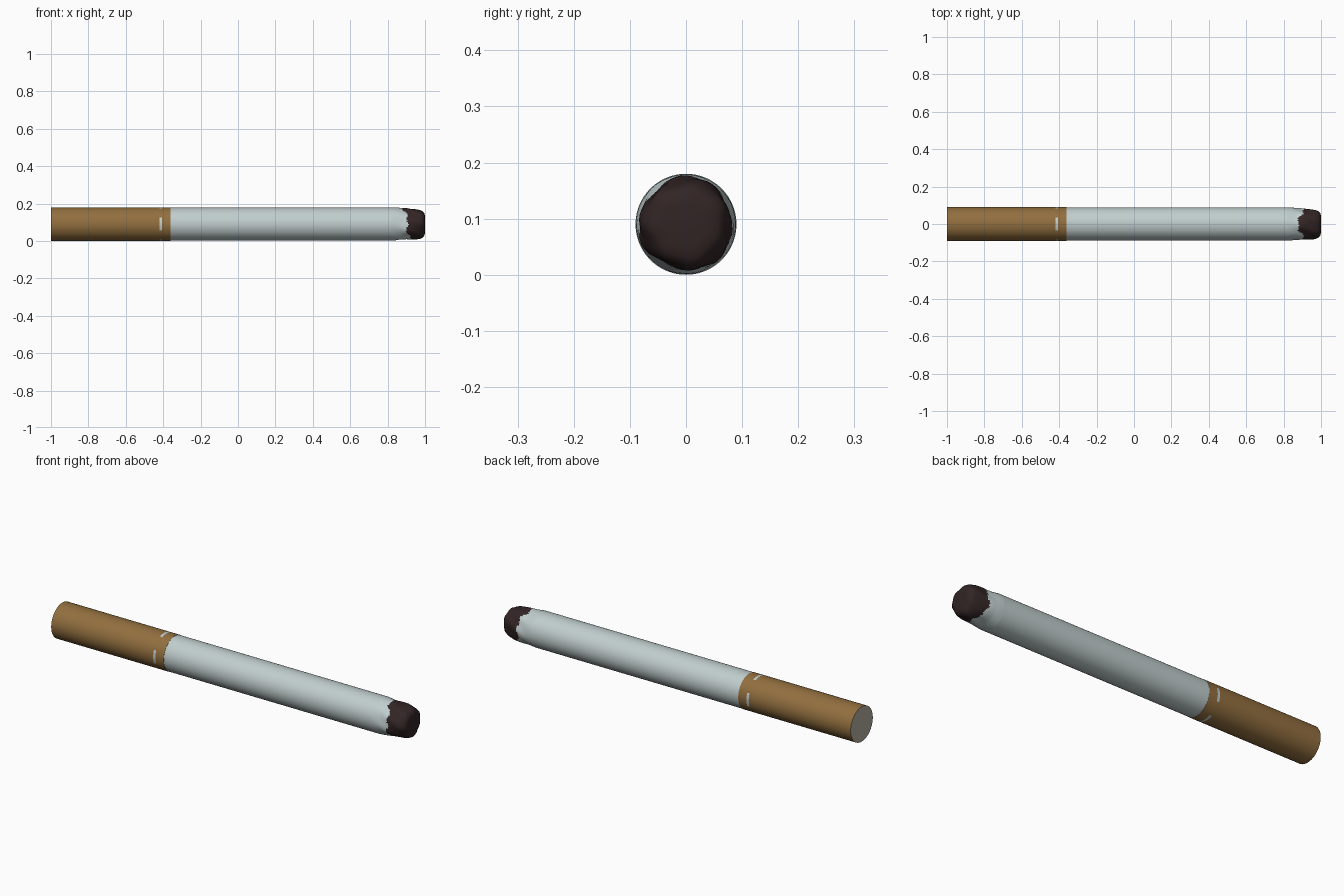
import bpy, bmesh, math, random

random.seed(4)
cube = bpy.data.objects.get("Cube")
if cube:
    bpy.data.objects.remove(cube)

R = 0.09       # outer radius, also the height of the axis
SIDES = 96


def material(name, rgb):
    m = bpy.data.materials.new(name)
    m.use_nodes = True
    colour = (*rgb, 1)
    m.diffuse_color = colour
    bsdf = m.node_tree.nodes["Principled BSDF"]
    bsdf.inputs["Base Color"].default_value = colour
    bsdf.inputs["Roughness"].default_value = 0.8
    return m


tan = material("tan wrap", (0.29, 0.16, 0.05))
white = material("cool white paper", (0.53, 0.61, 0.61))
fibre = material("filter fibre", (0.46, 0.43, 0.36))
ash = material("dark ash", (0.032, 0.018, 0.018))


def lathe(name, profile, mats, rule, bump=None, cap_start=False, cap_end=False):
    """Sweep (x, radius) points round the x axis; rule(x, angle) picks the material."""
    bm = bmesh.new()
    rings = []
    for x, r in profile:
        ring = []
        for i in range(SIDES):
            a = math.tau * i / SIDES
            k = r + (bump(x, a) if bump else 0)
            ring.append(bm.verts.new((x, k * math.cos(a), R + k * math.sin(a))))
        rings.append(ring)
    for (x0, _), (x1, _), p, q in zip(profile, profile[1:], rings, rings[1:]):
        for i in range(SIDES):
            j = (i + 1) % SIDES
            f = bm.faces.new((p[i], p[j], q[j], q[i]))
            f.material_index = rule((x0 + x1) / 2, math.tau * (i + 0.5) / SIDES)
    if cap_start:
        bm.faces.new(list(reversed(rings[0]))).material_index = len(mats) - 1
    if cap_end:
        bm.faces.new(rings[-1]).material_index = len(mats) - 1
    # Outward winding even for open tubes
    bm.normal_update()
    for f in bm.faces:
        c = f.calc_center_median()
        out = f.normal.y * c.y + f.normal.z * (c.z - R)
        if abs(f.normal.x) < 0.99 and out < 0:
            f.normal_flip()
        elif abs(f.normal.x) >= 0.99 and f.normal.x * c.x < 0:
            f.normal_flip()
    mesh = bpy.data.meshes.new(name)
    bm.to_mesh(mesh)
    bm.free()
    for m in mats:
        mesh.materials.append(m)
    obj = bpy.data.objects.new(name, mesh)
    bpy.context.collection.objects.link(obj)
    bpy.ops.object.select_all(action="DESELECT")
    obj.select_set(True)
    bpy.context.view_layer.objects.active = obj
    bpy.ops.object.shade_smooth_by_angle(angle=math.radians(40))
    return obj


# Filter with a thin broken pale band and a fibre end
def band(x, a):
    return int(-0.425 < x < -0.405 and abs(math.sin(2 * a)) < 0.75)


lathe("filter", [(x, R) for x in (-1, -0.42, -0.407, -0.36)],
      [tan, white, fibre], band, cap_start=True)

# Paper tube
lathe("paper_tube", [(-0.36, R), (-0.36, R - 0.001), (0.82, R - 0.001)],
      [white], lambda x, a: 0)


# Tapered, crumpled tip with a ragged burn line
def crumple(x, a):
    strength = min(1, max(0, (x - 0.82) / 0.08))
    return strength * (0.0025 * math.sin(3 * a + 25 * x)
                       + 0.0018 * math.sin(7 * a - 40 * x))


def burn(x, a):
    edge = (0.905 - 0.018 * math.sin(a) + 0.01 * math.sin(3 * a)
            + 0.006 * math.sin(8 * a + 1) + random.uniform(-0.004, 0.004))
    return int(x > edge)


STEP = 0.005
tip = [(0.82, R - 0.001), (0.84, 0.088), (0.86, 0.0855)]
tip += [(0.865 + STEP * i, 0.085 - 0.0003 * i) for i in range(17)]
tip += [(0.96, 0.078), (0.975, 0.075), (0.988, 0.069), (0.997, 0.058), (1.0, 0.04)]
lathe("burnt_tip", tip, [white, ash], burn, bump=crumple, cap_end=True)
